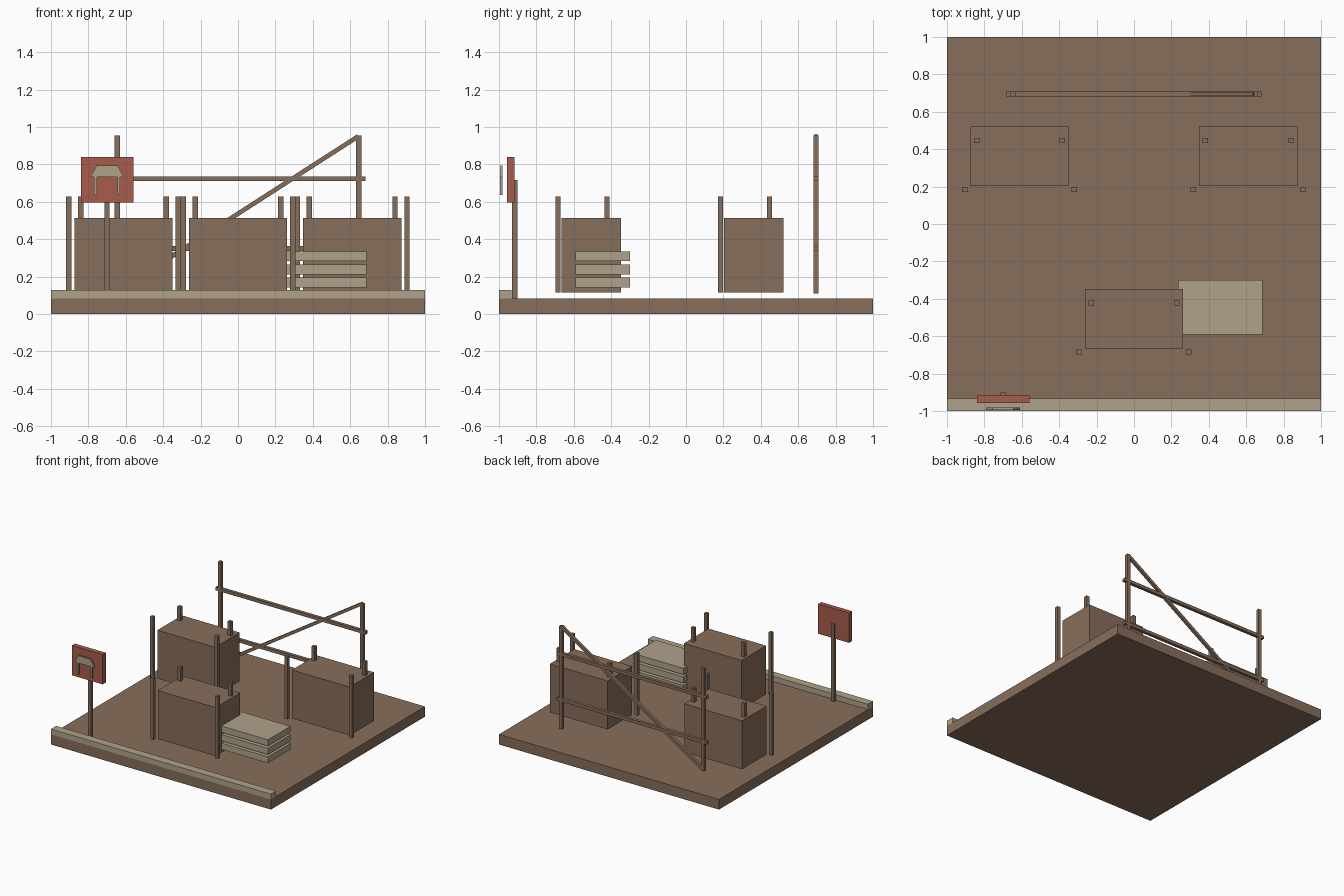
import bpy
import math
from mathutils import Vector

if "Cube" in bpy.data.objects:
    bpy.data.objects.remove(bpy.data.objects["Cube"], do_unlink=True)


def material(name, colour):
    mat = bpy.data.materials.new(name)
    mat.use_nodes = True
    rgba = (*colour, 1)
    mat.diffuse_color = rgba
    mat.node_tree.nodes["Principled BSDF"].inputs["Base Color"].default_value = rgba
    return mat


brown = material("earth brown", (0.245, 0.156, 0.104))
cream = material("pale timber", (0.43, 0.365, 0.255))
red = material("brick red", (0.39, 0.107, 0.073))


def add_object(name, verts, faces, mat):
    mesh = bpy.data.meshes.new(name)
    mesh.from_pydata(verts, [], faces)
    mesh.materials.append(mat)
    obj = bpy.data.objects.new(name, mesh)
    bpy.context.collection.objects.link(obj)
    return obj


def prism(name, outline, y0, y1, mat):
    """Extrude an x-z outline (counter-clockwise from the front) from y0 back to y1."""
    n = len(outline)
    verts = [(x, y, z) for y in (y0, y1) for x, z in outline]
    faces = [tuple(range(n)), tuple(reversed(range(n, 2 * n)))]
    faces += [(i, i + n, (i + 1) % n + n, (i + 1) % n) for i in range(n)]
    return add_object(name, verts, faces, mat)


def block(name, xs, ys, zs, mat):
    outline = [(xs[0], zs[0]), (xs[1], zs[0]), (xs[1], zs[1]), (xs[0], zs[1])]
    return prism(name, outline, ys[0], ys[1], mat)


def post(name, x, y, zs, width=0.028):
    h = width / 2
    return block(name, (x - h, x + h), (y - h, y + h), zs, brown)


# Ground slab and front kerb
block("ground_slab", (-1, 1), (-1, 1), (0, 0.083), brown)
block("front_kerb", (-1, 1), (-1, -0.933), (0.083, 0.127), cream)

# Three stalls, each a solid block with tall front posts and rear posts
stalls = {"left_rear": (-0.612, 0.362), "right_rear": (0.61, 0.362), "front": (0, -0.507)}
for label, (cx, cy) in stalls.items():
    block(f"{label}_stall_block", (cx - 0.263, cx + 0.263),
          (cy - 0.159, cy + 0.159), (0.115, 0.513), brown)
    for side in (-1, 1):
        post(f"{label}_stall_front_post", cx + side * 0.293, cy - 0.178, (0.115, 0.627))
        post(f"{label}_stall_rear_post", cx + side * 0.229, cy + 0.084, (0.115, 0.627))

# Stack of pale boards
for i in range(3):
    z = 0.142 + i * 0.07
    block("stacked_board", (0.235, 0.687), (-0.592, -0.3), (z, z + 0.052), cream)

# Rear scaffold: two posts, two rails and a diagonal brace
rack_y = 0.695
for side in (-1, 1):
    post("scaffold_post", side * 0.645, rack_y, (0.11, 0.953))
for z in (0.35, 0.723):
    block("scaffold_rail", (-0.683, 0.683), (rack_y - 0.013, rack_y + 0.013),
          (z - 0.013, z + 0.013), brown)
low, high = Vector((-0.643, 0.122)), Vector((0.643, 0.95))
along = (high - low).normalized()
offset = Vector((along.y, -along.x)) * 0.012
prism("scaffold_brace", [low + offset, high + offset, high - offset, low - offset],
      rack_y - 0.011, rack_y + 0.011, brown)

# Signboard with a simple stall-shaped plaque in front
post("sign_post", -0.7, -0.915, (0.083, 0.715))
block("sign_board", (-0.84, -0.56), (-0.957, -0.917), (0.595, 0.84), red)
sign_x = -0.7
prism("plaque_roof", [(sign_x - 0.09, 0.732), (sign_x + 0.09, 0.732),
                      (sign_x + 0.056, 0.793), (sign_x - 0.056, 0.793)],
      -0.995, -0.982, cream)
for side in (-1, 1):
    x = sign_x + side * 0.062
    block("plaque_leg", (x - 0.007, x + 0.007), (-0.995, -0.982), (0.636, 0.732), cream)
